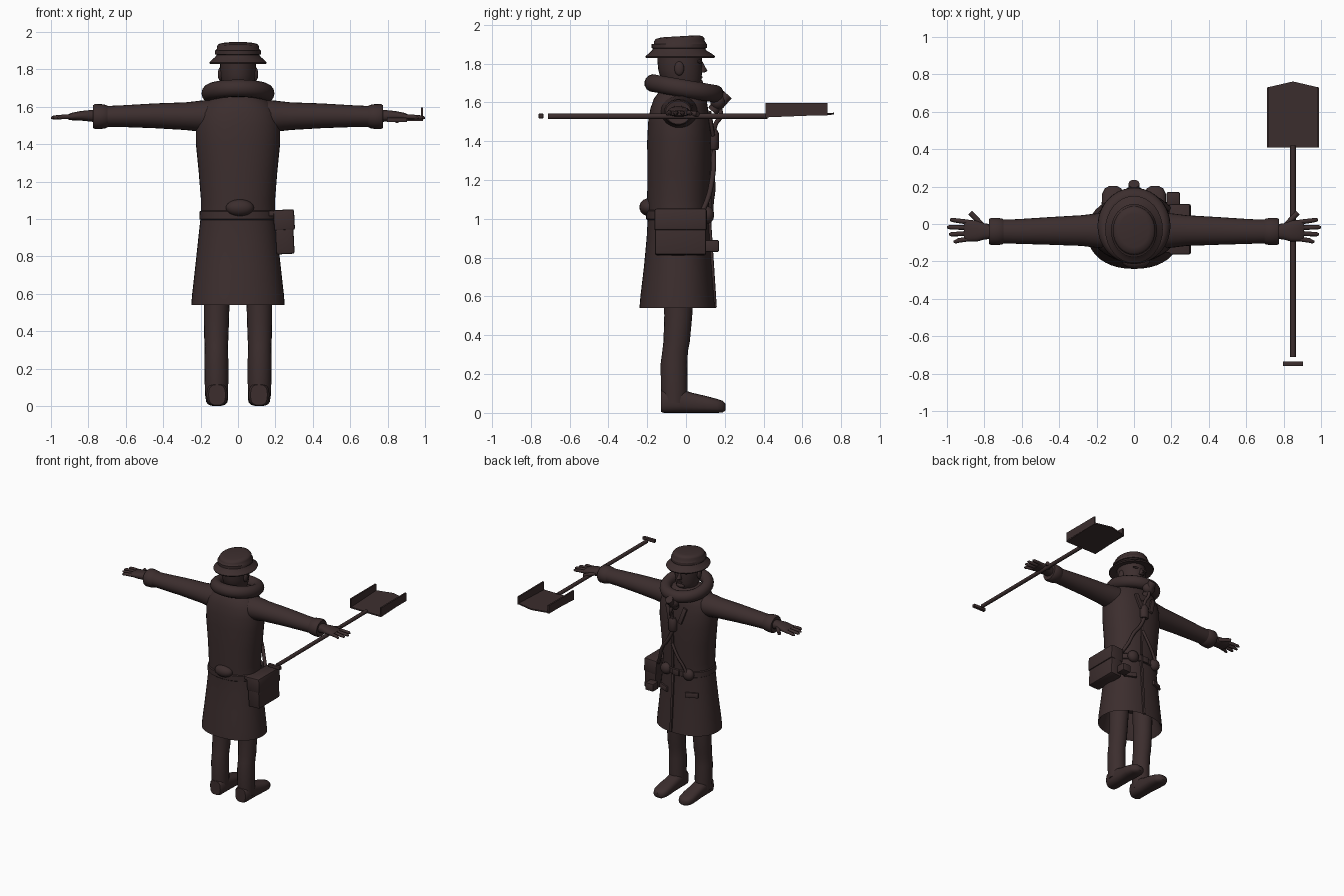
import bpy, bmesh, math
from mathutils import Vector, Euler

MAT = bpy.data.materials.new("dark_brown")
MAT.diffuse_color = (0.045, 0.027, 0.027, 1)


def finish(ob, angle=40):
    ob.data.materials.clear()
    ob.data.materials.append(MAT)
    bpy.ops.object.select_all(action='DESELECT')
    ob.select_set(True)
    bpy.context.view_layer.objects.active = ob
    bpy.ops.object.shade_smooth_by_angle(angle=math.radians(angle))
    return ob


def from_bmesh(name, bm):
    bmesh.ops.recalc_face_normals(bm, faces=bm.faces)
    me = bpy.data.meshes.new(name)
    bm.to_mesh(me)
    bm.free()
    ob = bpy.data.objects.new(name, me)
    bpy.context.collection.objects.link(ob)
    return finish(ob)


def loft(name, rings, axis='Z', n=32, power=2.0, side=1):
    """Rings are (position along axis, centre a, centre b, radius a, radius b)."""
    bm = bmesh.new()
    loops = []
    for p, a, b, ra, rb in rings:
        loop = []
        for i in range(n):
            t = 2 * math.pi * i / n
            c, s = math.cos(t), math.sin(t)
            u = a + ra * math.copysign(abs(c) ** (2 / power), c)
            v = b + rb * math.copysign(abs(s) ** (2 / power), s)
            co = {'Z': (u * side if side < 0 else u, v, p), 'X': (p * side, u, v), 'Y': (u * side, p, v)}[axis]
            loop.append(bm.verts.new(co))
        loops.append(loop)
    for l0, l1 in zip(loops, loops[1:]):
        for i in range(n):
            bm.faces.new((l0[i], l0[(i + 1) % n], l1[(i + 1) % n], l1[i]))
    bm.faces.new(loops[0])
    bm.faces.new(loops[-1])
    return from_bmesh(name, bm)


def box(name, loc, size, rot=(0, 0, 0), bevel=0.006):
    bm = bmesh.new()
    bmesh.ops.create_cube(bm, size=1)
    bmesh.ops.scale(bm, vec=size, verts=bm.verts)
    if bevel:
        bmesh.ops.bevel(bm, geom=bm.edges[:], offset=bevel, segments=2, affect='EDGES', profile=0.5)
    bmesh.ops.rotate(bm, matrix=Euler(rot).to_matrix(), verts=bm.verts)
    bmesh.ops.translate(bm, vec=loc, verts=bm.verts)
    return from_bmesh(name, bm)


def ball(name, loc, radii):
    bm = bmesh.new()
    bmesh.ops.create_uvsphere(bm, u_segments=20, v_segments=12, radius=1)
    bmesh.ops.scale(bm, vec=radii, verts=bm.verts)
    bmesh.ops.translate(bm, vec=loc, verts=bm.verts)
    return from_bmesh(name, bm)


def tube(name, pts, radius):
    cu = bpy.data.curves.new(name, 'CURVE')
    cu.dimensions = '3D'
    cu.bevel_depth, cu.bevel_resolution, cu.use_fill_caps = radius, 3, True
    sp = cu.splines.new('NURBS')
    sp.points.add(len(pts) - 1)
    for p, co in zip(sp.points, pts):
        p.co = (*co, 1)
    sp.order_u, sp.use_endpoint_u, sp.resolution_u = min(3, len(pts)), True, 6
    ob = bpy.data.objects.new(name, cu)
    bpy.context.collection.objects.link(ob)
    bpy.ops.object.select_all(action='DESELECT')
    ob.select_set(True)
    bpy.context.view_layer.objects.active = ob
    bpy.ops.object.convert(target='MESH')
    return finish(bpy.context.view_layer.objects.active)


# Long coat, open and hollow at the hem
loft("coat", [
    (0.74, 0, -0.045, 0.18, 0.15), (0.56, 0, -0.045, 0.235, 0.18),
    (0.54, 0, -0.045, 0.250, 0.195), (0.60, 0, -0.045, 0.245, 0.19), (0.75, 0, -0.042, 0.228, 0.175),
    (0.90, 0, -0.040, 0.212, 0.163), (0.99, 0, -0.040, 0.202, 0.158), (1.02, 0, -0.04, 0.198, 0.158),
    (1.10, 0, -0.040, 0.198, 0.160), (1.25, 0, -0.036, 0.210, 0.163), (1.40, 0, -0.035, 0.225, 0.165),
    (1.50, 0, -0.035, 0.226, 0.160), (1.57, 0, -0.035, 0.212, 0.148), (1.62, 0, -0.03, 0.175, 0.135),
    (1.66, 0, -0.025, 0.12, 0.11), (1.68, 0, -0.02, 0.08, 0.08)], n=40, power=2.2)

# Belt, back bulge, front overlap, pocket flaps
loft("belt", [(0.995, 0, -0.04, 0.200, 0.160), (1.0, 0, -0.04, 0.207, 0.166),
              (1.04, 0, -0.04, 0.205, 0.166), (1.045, 0, -0.04, 0.198, 0.160)], n=40, power=2.2)
box("belt_buckle", (0, 0.128, 1.02), (0.06, 0.014, 0.05))
ball("back_roll", (0.01, -0.195, 1.06), (0.075, 0.045, 0.045))
box("skirt_front_edge", (0.03, 0.135, 0.77), (0.02, 0.018, 0.46), (0.065, 0, 0))
box("chest_front_edge", (0.03, 0.128, 1.28), (0.02, 0.014, 0.46), (-0.02, 0, 0))
for s in (-1, 1):
    box("pocket_flap", (s * 0.125, 0.105, 0.86), (0.10, 0.02, 0.04), (0.08, 0, -s * 0.42))
    ball("belt_pouch", (s * 0.10, 0.11, 1.02), (0.045, 0.035, 0.045))

# Collar ring around the neck
bpy.ops.mesh.primitive_torus_add(major_radius=0.155, minor_radius=0.044, major_segments=40, minor_segments=14,
                                 location=(0, -0.01, 1.672), rotation=(-0.17, 0, 0))
collar = bpy.context.object
collar.name = "collar"
collar.scale = (0.98, 1.04, 1.05)
finish(collar)

# Head and face
loft("head", [
    (1.60, 0, -0.03, 0.065, 0.07), (1.67, 0, -0.02, 0.07, 0.08), (1.69, 0, -0.015, 0.076, 0.09),
    (1.72, 0, -0.025, 0.087, 0.105), (1.77, 0, -0.03, 0.094, 0.113), (1.81, 0, -0.032, 0.096, 0.115),
    (1.86, 0, -0.035, 0.095, 0.115)], n=28)
loft("nose", [(1.755, 0, 0.085, 0.019, 0.012), (1.763, 0, 0.087, 0.02, 0.024),
              (1.785, 0, 0.082, 0.012, 0.016), (1.81, 0, 0.077, 0.008, 0.008)], n=12)
ball("chin", (0, 0.065, 1.70), (0.035, 0.024, 0.02))
box("lips", (0, 0.079, 1.73), (0.04, 0.012, 0.012), bevel=0.004)
for s in (-1, 1):
    ball("ear", (s * 0.094, -0.035, 1.775), (0.014, 0.025, 0.036))
    ball("brow", (s * 0.037, 0.068, 1.81), (0.03, 0.014, 0.009))

# Hat with drooping brim and folded band
hat = loft("hat", [
    (1.845, 0, -0.03, 0.10, 0.115), (1.83, 0, -0.03, 0.150, 0.176), (1.838, 0, -0.03, 0.154, 0.18),
    (1.85, 0, -0.03, 0.142, 0.165), (1.866, 0, -0.035, 0.122, 0.142), (1.878, 0, -0.035, 0.114, 0.134),
    (1.88, 0, -0.035, 0.123, 0.142), (1.90, 0, -0.035, 0.123, 0.142), (1.912, 0, -0.035, 0.113, 0.131),
    (1.925, 0, -0.035, 0.113, 0.13), (1.937, 0, -0.035, 0.104, 0.12), (1.943, 0, -0.035, 0.08, 0.09)], n=32)
for v in hat.data.vertices:
    if v.co.z > 1.9:
        v.co.z += 0.06 * v.co.y

for s in (-1, 1):
    # Sleeve and cuff
    loft("sleeve", [
        (0.10, -0.035, 1.555, 0.10, 0.085), (0.20, -0.035, 1.55, 0.092, 0.083), (0.28, -0.035, 1.55, 0.082, 0.074),
        (0.45, -0.037, 1.552, 0.074, 0.066), (0.62, -0.04, 1.55, 0.066, 0.058),
        (0.73, -0.04, 1.548, 0.062, 0.055)], 'X', 24, side=s)
    loft("cuff", [
        (0.69, -0.04, 1.548, 0.058, 0.052), (0.705, -0.04, 1.548, 0.069, 0.062), (0.73, -0.04, 1.548, 0.073, 0.066),
        (0.765, -0.04, 1.548, 0.073, 0.067), (0.775, -0.04, 1.548, 0.066, 0.06),
        (0.77, -0.04, 1.548, 0.04, 0.034)], 'X', 24, side=s)
    # Hand
    loft("palm", [
        (0.75, -0.04, 1.55, 0.038, 0.034), (0.80, -0.04, 1.552, 0.043, 0.03), (0.84, -0.038, 1.552, 0.056, 0.026),
        (0.89, -0.035, 1.548, 0.058, 0.02), (0.91, -0.035, 1.545, 0.052, 0.013)], 'X', 18, 2.4, s)
    for y, tip, spread in ((-0.08, 0.965, -0.014), (-0.05, 0.99, -0.005), (-0.02, 1.0, 0.003), (0.01, 0.985, 0.012)):
        loft("finger", [(0.885, y, 1.547, 0.013, 0.013), (0.94, y + spread * 0.6, 1.546, 0.0125, 0.0125),
                        (tip - 0.012, y + spread, 1.543, 0.011, 0.011),
                        (tip, y + spread, 1.541, 0.005, 0.005)], 'X', 10, side=s)
    tube("thumb", [(s * 0.80, -0.02, 1.55), (s * 0.835, 0.02, 1.545), (s * 0.875, 0.06, 1.54)], 0.014)

    # Leg and boot
    loft("leg", [
        (0.05, s * 0.115, -0.06, 0.06, 0.065), (0.12, s * 0.115, -0.06, 0.063, 0.069),
        (0.25, s * 0.116, -0.062, 0.064, 0.069), (0.32, s * 0.116, -0.056, 0.062, 0.066),
        (0.37, s * 0.116, -0.048, 0.065, 0.068), (0.50, s * 0.115, -0.04, 0.068, 0.072),
        (0.70, s * 0.11, -0.035, 0.07, 0.08)], n=20)
    loft("boot", [
        (-0.13, 0.112, 0.06, 0.045, 0.055), (-0.115, 0.112, 0.06, 0.056, 0.06), (-0.02, 0.112, 0.06, 0.057, 0.06),
        (0.03, 0.112, 0.052, 0.056, 0.052), (0.10, 0.113, 0.044, 0.06, 0.044), (0.16, 0.113, 0.036, 0.058, 0.036),
        (0.19, 0.112, 0.032, 0.044, 0.03), (0.204, 0.112, 0.03, 0.02, 0.016)], 'Y', 20, 2.7, s)

# Satchel with flap and side pouch
box("satchel", (0.248, -0.028, 0.93), (0.098, 0.262, 0.235), (0, -0.05, 0), 0.01)
box("satchel_flap", (0.246, -0.028, 0.995), (0.112, 0.27, 0.11), (0, -0.05, 0), 0.01)
box("satchel_pouch", (0.21, 0.135, 0.86), (0.07, 0.07, 0.06))
box("satchel_hanger", (0.19, -0.11, 1.03), (0.05, 0.09, 0.03))

# Chest gear: lamp, canister, hoses, straps
tube("lamp_body", [(0, 0.135, 1.555), (0, 0.215, 1.64)], 0.03)
ball("collar_knot", (0, 0.165, 1.605), (0.05, 0.04, 0.045))
tube("lamp_hose", [(0.0, 0.17, 1.58), (0.01, 0.19, 1.53), (0.03, 0.145, 1.49), (0.02, 0.145, 1.44)], 0.012)
loft("canister", [(1.355, 0.02, 0.142, 0.026, 0.022), (1.365, 0.02, 0.142, 0.034, 0.028),
                  (1.44, 0.02, 0.142, 0.034, 0.028), (1.46, 0.02, 0.142, 0.02, 0.018)], n=16)
for s in (-1, 1):
    box("chest_tab", (s * 0.06, 0.13, 1.49), (0.035, 0.02, 0.13), (0.15, s * 0.3, 0))
tube("satchel_hose", [(0.02, 0.14, 1.36), (0.05, 0.145, 1.28), (0.12, 0.135, 1.2), (0.15, 0.115, 1.1),
                      (0.19, 0.08, 1.03)], 0.013)
tube("waist_strap", [(0.03, 0.135, 1.25), (-0.02, 0.145, 1.16), (-0.08, 0.13, 1.08), (-0.1, 0.13, 1.02)], 0.011)

# Shovel: shaft, end grip, upturned blade
tube("shovel_shaft", [(0.85, -0.71, 1.528), (0.85, 0.42, 1.53)], 0.015)
box("shovel_grip", (0.85, -0.747, 1.53), (0.108, 0.024, 0.024), bevel=0.003)
bm = bmesh.new()
outline = [(0.712, 0.41), (0.988, 0.41), (0.988, 0.73), (0.85, 0.762), (0.712, 0.73)]
top = [bm.verts.new((x, y, 1.533 + (y - 0.41) * 0.04)) for x, y in outline]
ext = bmesh.ops.extrude_face_region(bm, geom=[bm.faces.new(top)])
bmesh.ops.translate(bm, vec=(0, 0, -0.01), verts=[v for v in ext['geom'] if isinstance(v, bmesh.types.BMVert)])
from_bmesh("shovel_blade", bm)
for x in (0.716, 0.984):
    box("shovel_side", (x, 0.57, 1.565), (0.012, 0.32, 0.065), bevel=0)
